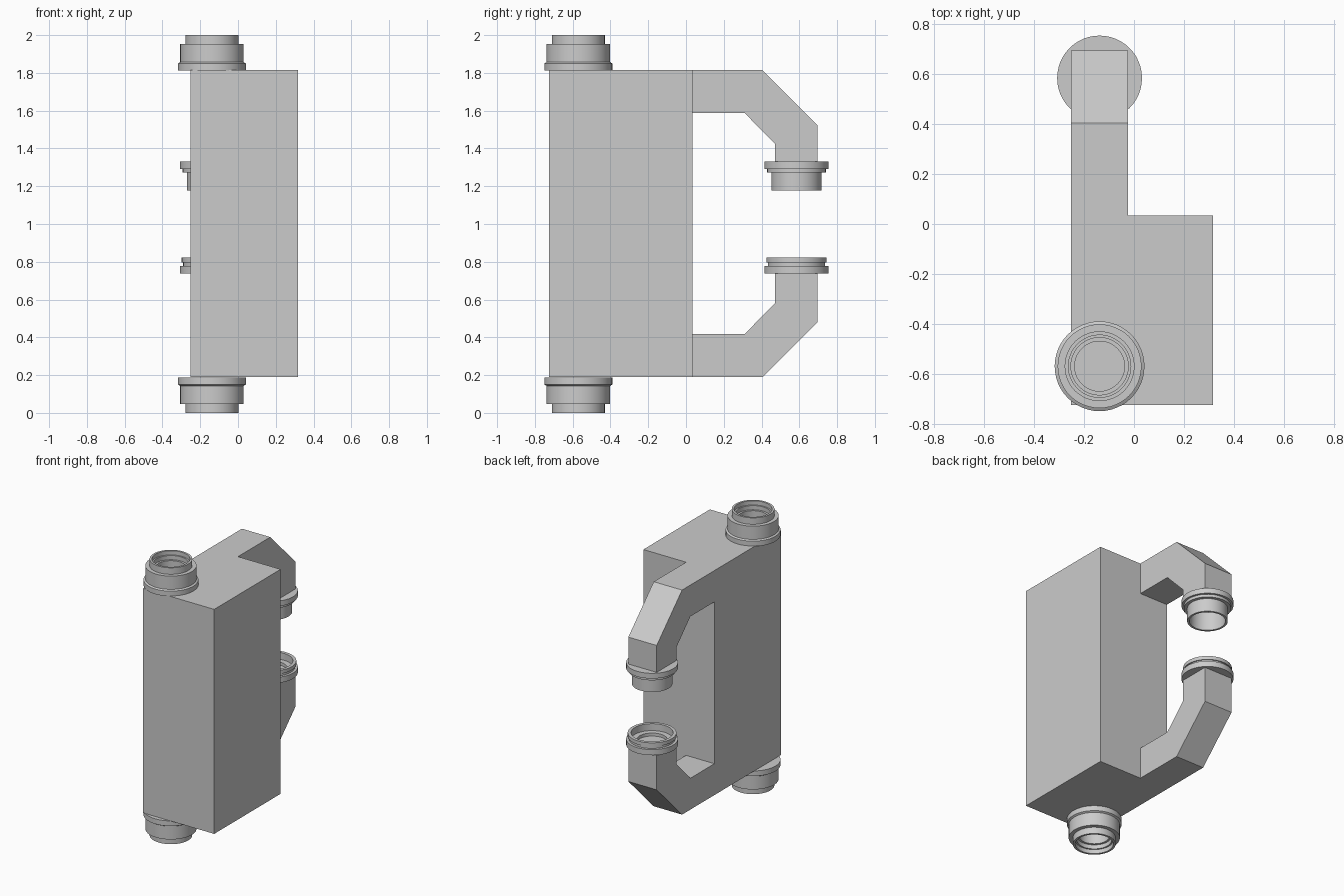
import bpy, bmesh
from math import cos, sin, pi, radians

if "Cube" in bpy.data.objects:
    bpy.data.objects.remove(bpy.data.objects["Cube"])


def finish(name, bm, smooth=False):
    bmesh.ops.recalc_face_normals(bm, faces=bm.faces[:])
    mesh = bpy.data.meshes.new(name)
    bm.to_mesh(mesh)
    bm.free()
    if smooth:
        mesh.shade_smooth()
        mesh.set_sharp_from_angle(angle=radians(30))
    ob = bpy.data.objects.new(name, mesh)
    bpy.context.collection.objects.link(ob)
    return ob


def prism(name, profile, x0, x1):
    """Extrude a (y, z) outline from x0 to x1."""
    bm = bmesh.new()
    face = bm.faces.new([bm.verts.new((x0, y, z)) for y, z in profile])
    ext = bmesh.ops.extrude_face_region(bm, geom=[face])
    moved = [g for g in ext["geom"] if isinstance(g, bmesh.types.BMVert)]
    bmesh.ops.translate(bm, verts=moved, vec=(x1 - x0, 0, 0))
    return finish(name, bm)


def lathe(name, x, y, profile, flip=False, sides=48):
    """Revolve (radius, z) steps about a vertical axis; flip mirrors about z = 1."""
    bm = bmesh.new()
    rings = []
    for r, z in profile:
        z = 2 - z if flip else z
        rings.append([bm.verts.new((x + r * cos(2 * pi * i / sides),
                                    y + r * sin(2 * pi * i / sides), z))
                      for i in range(sides)])
    for a, b in zip(rings, rings[1:]):
        for i in range(sides):
            j = (i + 1) % sides
            bm.faces.new((a[i], a[j], b[j], b[i]))
    bm.faces.new(rings[0])
    bm.faces.new(rings[-1])
    return finish(name, bm, True)


AXIS_X, PORT_Y, ARM_Y = -0.138, -0.57, 0.585
FRONT, BACK, LOW, HIGH = -0.725, 0.035, 0.19, 1.815

# Left slab of the body with both bent arms in one C-shaped outline
prism("body_with_arms", [
    (FRONT, LOW), (0.405, LOW), (0.695, 0.48), (0.695, 0.745), (0.47, 0.745),
    (0.47, 0.58), (0.31, 0.417), (BACK, 0.417), (BACK, 1.588), (0.31, 1.588),
    (0.47, 1.425), (0.47, 1.325), (0.695, 1.325), (0.695, 1.525), (0.405, HIGH),
    (FRONT, HIGH)], -0.252, -0.025)

# Wide remainder of the body
prism("body_block", [(FRONT, LOW), (BACK, LOW), (BACK, HIGH), (FRONT, HIGH)],
      -0.025, 0.317)

# Main ports at top and bottom: flange, collar, neck and stepped bore
port = [(0.18, 1.813), (0.18, 1.85), (0.168, 1.857), (0.168, 1.953), (0.14, 1.953),
        (0.14, 2.0), (0.125, 2.0), (0.125, 1.97), (0.115, 1.97), (0.115, 1.94),
        (0.1, 1.94), (0.1, 1.86)]
lathe("top_port", AXIS_X, PORT_Y, port)
lathe("bottom_port", AXIS_X, PORT_Y, port, flip=True)

# Upper arm spigot pointing down
lathe("upper_arm_spigot", AXIS_X, ARM_Y, [
    (0.17, 1.33), (0.17, 1.292), (0.155, 1.292), (0.155, 1.272), (0.133, 1.272),
    (0.133, 1.177), (0.118, 1.177), (0.118, 1.31)])

# Lower arm socket pointing up
lathe("lower_arm_socket", AXIS_X, ARM_Y, [
    (0.17, 0.737), (0.17, 0.778), (0.152, 0.778), (0.152, 0.796), (0.16, 0.796),
    (0.16, 0.822), (0.138, 0.822), (0.138, 0.772), (0.1, 0.772), (0.1, 0.75)])
